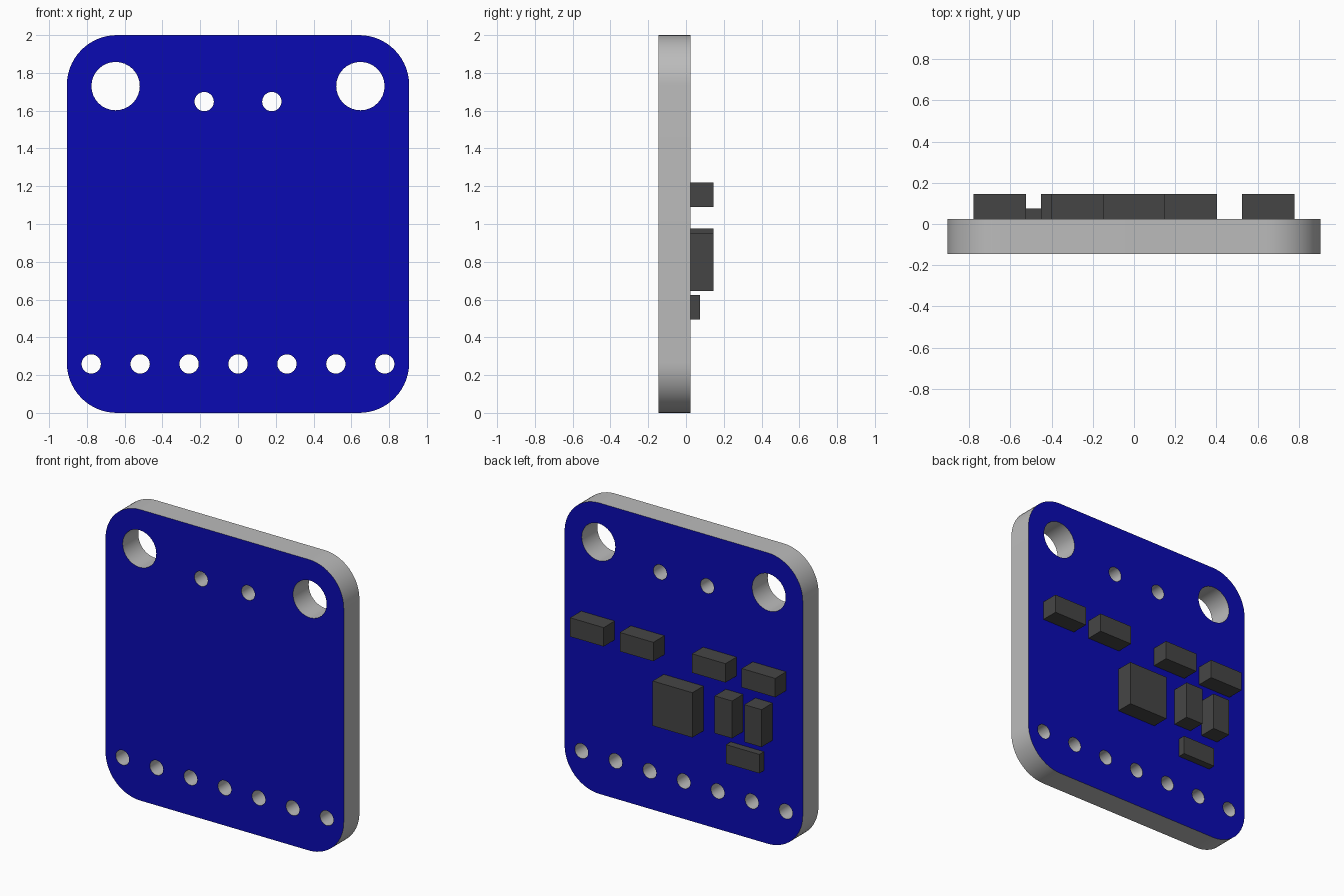
import bpy, bmesh, math
from mathutils import Vector

if "Cube" in bpy.data.objects:
    bpy.data.objects.remove(bpy.data.objects["Cube"], do_unlink=True)


def material(name, rgb):
    m = bpy.data.materials.new(name)
    m.use_nodes = True
    m.diffuse_color = (*rgb, 1)
    m.node_tree.nodes["Principled BSDF"].inputs["Base Color"].default_value = (*rgb, 1)
    return m


BLUE = material("board_blue", (0.003, 0.003, 0.45))
GREY = material("edge_grey", (0.5, 0.5, 0.5))
DARK = material("chip_dark_grey", (0.06, 0.06, 0.06))

HALF_W, HEIGHT, CORNER = 0.906, 2.0, 0.265
FRONT, BACK = -0.145, 0.025


def arc(cx, cz, r, start, sweep, steps):
    return [(cx + r * math.cos(start + sweep * i / steps),
             cz + r * math.sin(start + sweep * i / steps)) for i in range(steps + 1)]


def add_object(name, bm, mats):
    mesh = bpy.data.meshes.new(name)
    bm.to_mesh(mesh)
    bm.free()
    for m in mats:
        mesh.materials.append(m)
    ob = bpy.data.objects.new(name, mesh)
    bpy.context.collection.objects.link(ob)
    return ob


def add_loop(bm, points):
    verts = [bm.verts.new((x, FRONT, z)) for x, z in points]
    return [bm.edges.new((v, verts[(i + 1) % len(verts)])) for i, v in enumerate(verts)]


# Board outline with rounded corners
bm = bmesh.new()
outline = []
cx = HALF_W - CORNER
for i, (x, z) in enumerate([(cx, HEIGHT - CORNER), (-cx, HEIGHT - CORNER),
                            (-cx, CORNER), (cx, CORNER)]):
    outline += arc(x, z, CORNER, i * math.pi / 2, math.pi / 2, 14)
edges = add_loop(bm, outline)

# Mounting holes, two small holes and the row of seven pin holes
holes = [(s * 0.648, 1.73, 0.128) for s in (-1, 1)]
holes += [(s * 0.179, 1.648, 0.051) for s in (-1, 1)]
holes += [(i * 0.259, 0.259, 0.051) for i in range(-3, 4)]
for x, z, r in holes:
    edges += add_loop(bm, arc(x, z, r, 0, 2 * math.pi, 32)[:-1])

# Fill the sheet and give it thickness
bmesh.ops.triangle_fill(bm, use_beauty=True, edges=edges, normal=Vector((0, -1, 0)))
ext = bmesh.ops.extrude_face_region(bm, geom=bm.faces[:])
moved = [g for g in ext["geom"] if isinstance(g, bmesh.types.BMVert)]
bmesh.ops.translate(bm, verts=moved, vec=(0, BACK - FRONT, 0))
bmesh.ops.recalc_face_normals(bm, faces=bm.faces[:])

# Blue on the two flat sides, grey on the rim and inside the holes
for f in bm.faces:
    f.material_index = 0 if abs(f.normal.y) > 0.5 else 1
board = add_object("circuit_board", bm, [BLUE, GREY])
bpy.ops.object.select_all(action="DESELECT")
board.select_set(True)
bpy.context.view_layer.objects.active = board
bpy.ops.object.shade_smooth_by_angle(angle=math.radians(30))


# Components on the back: x range, z range, height above the board
def component(name, x0, x1, z0, z1, h=0.12):
    bm = bmesh.new()
    bmesh.ops.create_cube(bm, size=1)
    bmesh.ops.scale(bm, verts=bm.verts, vec=(x1 - x0, h, z1 - z0))
    bmesh.ops.translate(bm, verts=bm.verts,
                        vec=((x0 + x1) / 2, BACK + h / 2, (z0 + z1) / 2))
    add_object(name, bm, [DARK])


for side, s in (("left", 1), ("right", -1)):
    for place, a, b in (("inner", 0.147, 0.402), ("outer", 0.525, 0.78)):
        x0, x1 = sorted((s * a, s * b))
        component(f"{side}_{place}_resistor", x0, x1, 1.09, 1.22)
component("main_chip", -0.15, 0.152, 0.645, 0.953)
component("inner_upright_capacitor", -0.452, -0.32, 0.72, 0.977)
component("outer_upright_capacitor", -0.676, -0.545, 0.72, 0.977)
component("low_resistor", -0.61, -0.357, 0.495, 0.625, 0.05)
